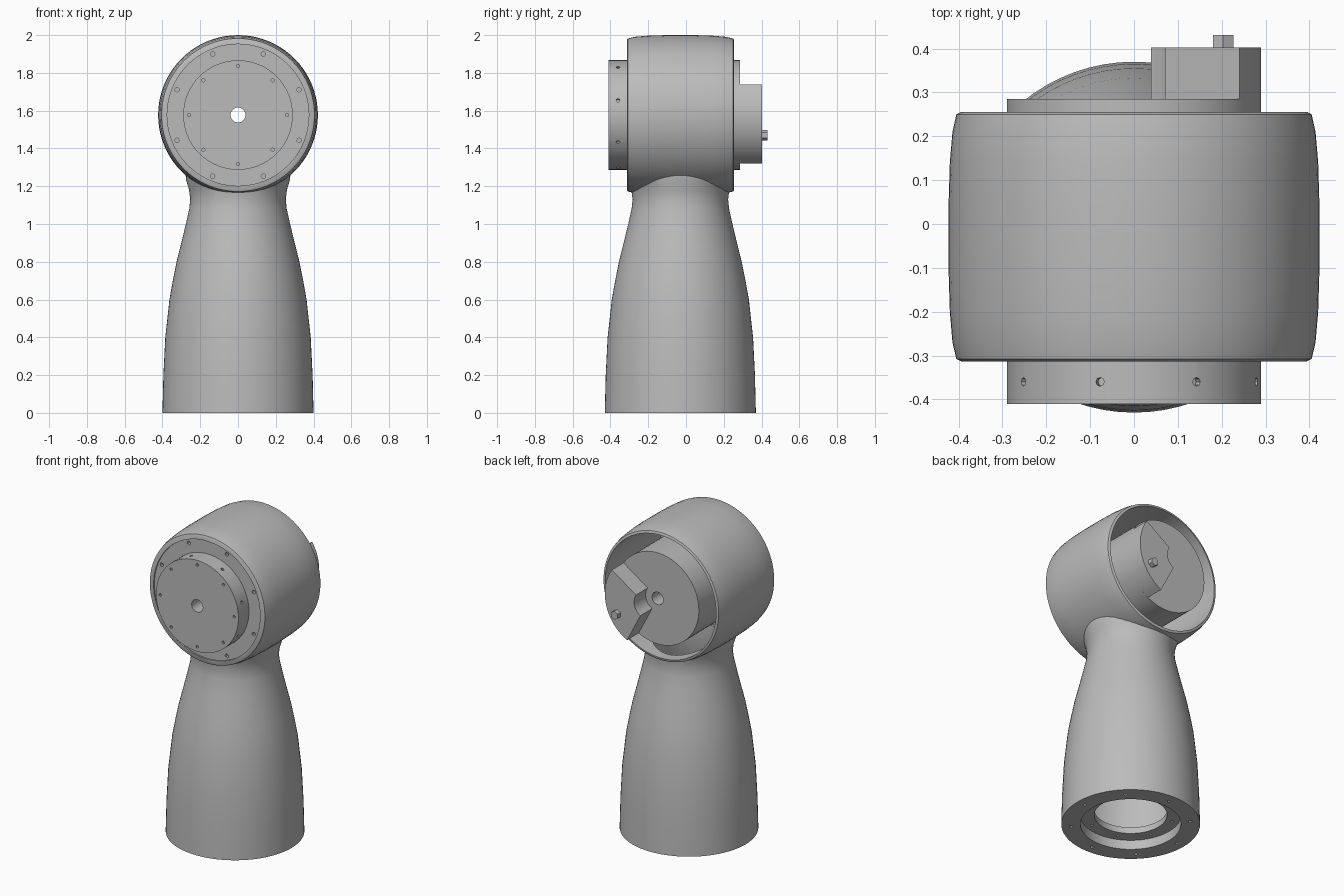
import bpy
import bmesh
from math import sin, cos, pi, radians
from mathutils import Matrix, Vector

cube = bpy.data.objects.get("Cube")
if cube:
    bpy.data.objects.remove(cube, do_unlink=True)

HUB_Z = 1.577      # height of the joint axis
BASE_Y = -0.03     # y of the upright tube axis

grey = bpy.data.materials.new("plain grey")
grey.use_nodes = True
colour = (0.5, 0.5, 0.5, 1)
grey.diffuse_color = colour
grey.node_tree.nodes["Principled BSDF"].inputs["Base Color"].default_value = colour


def make_object(name, bm):
    bmesh.ops.recalc_face_normals(bm, faces=bm.faces)
    mesh = bpy.data.meshes.new(name)
    bm.to_mesh(mesh)
    bm.free()
    mesh.materials.append(grey)
    obj = bpy.data.objects.new(name, mesh)
    bpy.context.collection.objects.link(obj)
    return obj


def on_axis(r, angle, h, axis):
    if axis == "y":
        return Vector((r * cos(angle), h, HUB_Z + r * sin(angle)))
    return Vector((r * cos(angle), BASE_Y + r * sin(angle), h))


def lathe(name, profile, axis, sides=72):
    """Closed solid of revolution from (radius, height) points."""
    bm = bmesh.new()
    rings = [[bm.verts.new(on_axis(r, 2 * pi * i / sides, h, axis)) for i in range(sides)]
             for r, h in profile]
    for a, b in zip(rings, rings[1:]):
        for i in range(sides):
            j = (i + 1) % sides
            bm.faces.new((a[i], a[j], b[j], b[i]))
    bm.faces.new(rings[0])
    bm.faces.new(rings[-1])
    return make_object(name, bm)


def drills(name, spots, radius, depth, sides=8):
    """Small cylinders centred on (point, direction) pairs."""
    bm = bmesh.new()
    for point, direction in spots:
        turn = direction.to_track_quat("Z", "Y").to_matrix().to_4x4()
        bmesh.ops.create_cone(bm, cap_ends=True, segments=sides, radius1=radius,
                              radius2=radius, depth=depth,
                              matrix=Matrix.Translation(point) @ turn)
    return make_object(name, bm)


def bolt_circle(r, h, axis, start=0):
    direction = Vector((0, 1, 0)) if axis == "y" else Vector((0, 0, 1))
    return [(on_axis(r, radians(start + 45 * k), h, axis), direction) for k in range(8)]


def combine(obj, other, operation="DIFFERENCE"):
    mod = obj.modifiers.new("combine", "BOOLEAN")
    mod.operation = operation
    mod.solver = "EXACT"
    mod.object = other
    bpy.context.view_layer.objects.active = obj
    bpy.ops.object.modifier_apply(modifier=mod.name)
    bpy.data.objects.remove(other, do_unlink=True)


def smooth(obj):
    bpy.ops.object.select_all(action="DESELECT")
    obj.select_set(True)
    bpy.context.view_layer.objects.active = obj
    bpy.ops.object.shade_smooth_by_angle(angle=radians(30))


# Outer shell: flared upright tube joined to the barrel head
shell = lathe("arm_shell", [(0.4, 0), (0.395, 0.2), (0.385, 0.4), (0.363, 0.6), (0.345, 0.7),
                            (0.325, 0.8), (0.3, 0.9), (0.276, 1.0), (0.258, 1.08),
                            (0.253, 1.13), (0.259, 1.18), (0.274, 1.23), (0.28, 1.28),
                            (0.28, 1.5)], "z")
head = lathe("head", [(0.395, -0.313), (0.405, -0.308), (0.414, -0.27), (0.42, -0.2),
                      (0.423, -0.1), (0.423, 0.04), (0.42, 0.14), (0.414, 0.21),
                      (0.405, 0.25), (0.395, 0.255)], "y", 80)
combine(shell, head, "UNION")

# Hollow the head through both ends, and the tube with a stepped mounting bore
combine(shell, lathe("head_bore", [(0.375, -0.4), (0.375, -0.25), (0.39, -0.2),
                                   (0.39, 0.4)], "y", 80))
combine(shell, lathe("tube_bore", [(0.29, -0.1), (0.29, 0.06), (0.21, 0.06), (0.21, 0.1),
                                   (0.36, 0.1), (0.345, 0.45), (0.3, 0.78), (0.24, 1.0),
                                   (0.22, 1.13), (0.22, 1.4)], "z"))
combine(shell, drills("flange_holes", bolt_circle(0.345, 0, "z"), 0.011, 0.1))
combine(shell, drills("ledge_holes", bolt_circle(0.25, 0.08, "z", 22.5), 0.009, 0.1))
smooth(shell)

# Front cover ring closing the head around the hub
cover = lathe("front_cover", [(0.375, -0.304), (0.375, -0.265)], "y", 80)
combine(cover, lathe("cover_bore", [(0.28, -0.5), (0.28, 0)], "y", 80))
combine(cover, drills("cover_holes", bolt_circle(0.35, -0.3, "y", 22.5), 0.012, 0.04))
smooth(cover)

# Joint hub with a centre bore, face holes and side holes
hub = lathe("joint_hub", [(0.29, -0.41), (0.29, 0.285)], "y")
combine(hub, lathe("centre_bore", [(0.04, -0.6), (0.04, 0.6)], "y", 16))
combine(hub, drills("face_holes", bolt_circle(0.26, -0.41, "y"), 0.009, 0.06))
side = []
for k in range(8):
    a = radians(15.5 + 45 * k)
    side.append((on_axis(0.29, a, -0.36, "y"), Vector((cos(a), 0, sin(a)))))
combine(hub, drills("side_holes", side, 0.01, 0.04))
smooth(hub)

# Raised sector block on the back of the hub
start, end = radians(-62.5), radians(34)
bm = bmesh.new()
outer = [on_axis(0.29, start + (end - start) * i / 20, 0.28, "y") for i in range(21)]
inner = [on_axis(0.085, end + (start - end) * i / 6, 0.28, "y") for i in range(7)]
face = bm.faces.new([bm.verts.new(p) for p in outer + inner])
grown = bmesh.ops.extrude_face_region(bm, geom=[face], use_keep_orig=True)
bmesh.ops.translate(bm, vec=(0, 0.122, 0),
                    verts=[g for g in grown["geom"] if isinstance(g, bmesh.types.BMVert)])
block = make_object("sector_block", bm)
smooth(block)

# Locating peg on the block
peg_point = Vector((0.203, 0.41, HUB_Z - 0.107))
drills("locating_peg", [(peg_point, Vector((0, 1, 0)))], 0.027, 0.042, 6)
